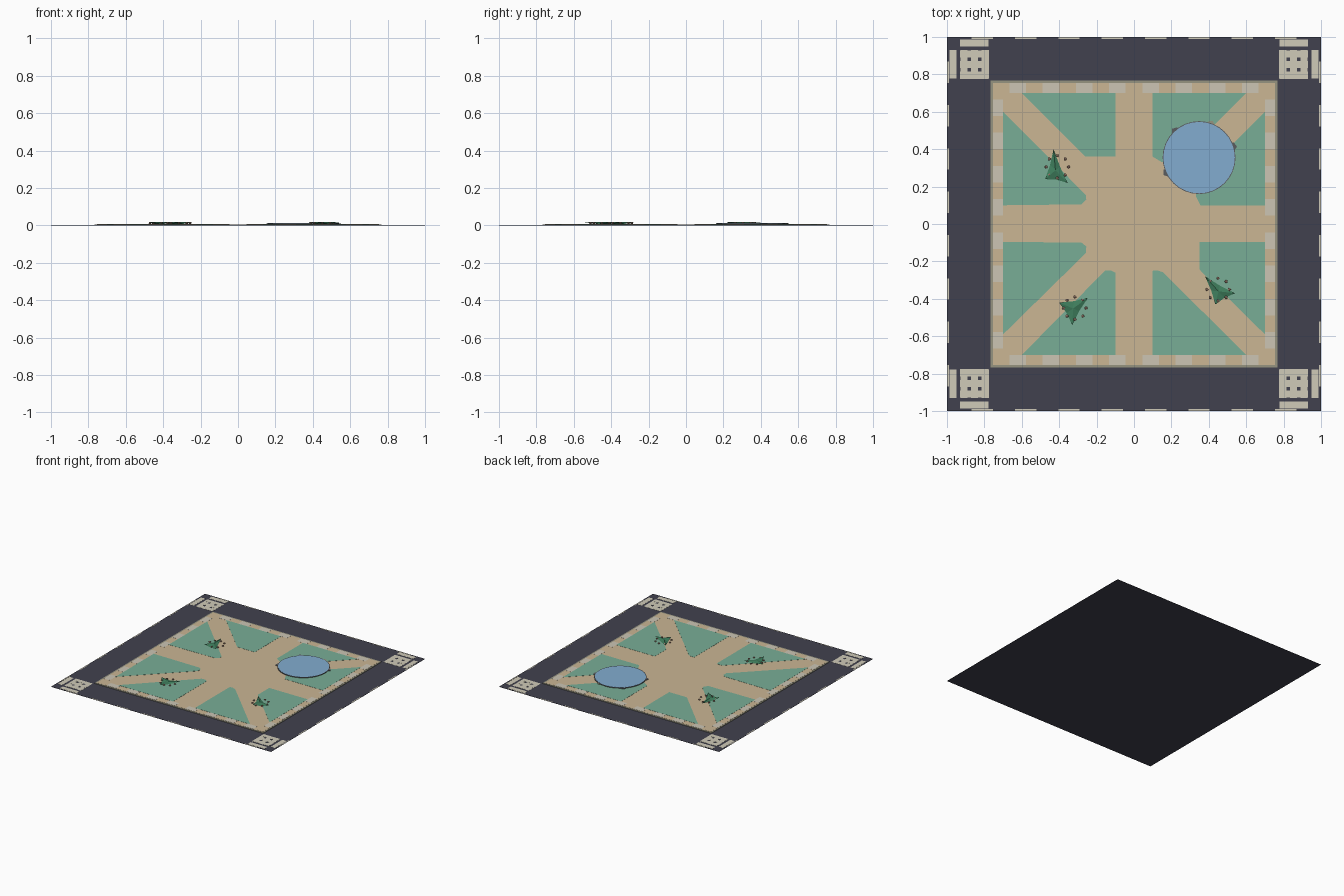
import bpy, bmesh, math
from mathutils import Vector

if "Cube" in bpy.data.objects:
    bpy.data.objects.remove(bpy.data.objects["Cube"])


def mat(name, r, g, b):
    m = bpy.data.materials.new(name)
    m.diffuse_color = [((c / 255 + 0.055) / 1.055) ** 2.4 for c in (r, g, b)] + [1]
    m.use_nodes = True
    m.node_tree.nodes["Principled BSDF"].inputs["Base Color"].default_value = m.diffuse_color
    return m


ASPHALT = mat("asphalt", 65, 65, 78)
PAINT = mat("road_paint", 208, 203, 184)
CURB = mat("curb", 150, 148, 128)
SAND = mat("sand_path", 203, 182, 148)
TILE = mat("pale_tile", 204, 197, 180)
GRASS = mat("grass", 121, 174, 150)
WATER = mat("water", 130, 172, 208)
STONE = mat("stone", 90, 92, 95)
LEAF = mat("leaf_green", 62, 125, 92)
BROWN = mat("brown_bead", 150, 120, 105)


def finish(bm, name, *mats):
    bmesh.ops.recalc_face_normals(bm, faces=bm.faces)
    me = bpy.data.meshes.new(name)
    bm.to_mesh(me)
    bm.free()
    ob = bpy.data.objects.new(name, me)
    bpy.context.collection.objects.link(ob)
    for m in mats:
        me.materials.append(m)
    return ob


def slab(bm, pts, z0, z1):
    """Extrude a flat outline from z0 up to z1."""
    f = bm.faces.new([bm.verts.new((x, y, z0)) for x, y in pts])
    up = bmesh.ops.extrude_face_region(bm, geom=[f])["geom"]
    for v in up:
        if isinstance(v, bmesh.types.BMVert):
            v.co.z = z1


def rect(bm, x0, x1, y0, y1, z0, z1):
    slab(bm, [(x0, y0), (x1, y0), (x1, y1), (x0, y1)], z0, z1)


# road and raised block
bm = bmesh.new()
rect(bm, -1, 1, -1, 1, 0, 0.001)
finish(bm, "road", ASPHALT)
bm = bmesh.new()
rect(bm, -0.767, 0.767, -0.767, 0.767, 0.001, 0.005)
finish(bm, "curb", CURB)
bm = bmesh.new()
rect(bm, -0.755, 0.755, -0.755, 0.755, 0.005, 0.0058)
finish(bm, "sand_plaza", SAND)

# crossing stripes at the corners, running both ways
bm = bmesh.new()
for sx in (-1, 1):
    for sy in (-1, 1):
        for i in range(4):
            c = 0.967 - i * 0.0572
            for cx, cy, hx, hy in ((c, 0.854, 0.019, 0.075), (0.854, c, 0.075, 0.019)):
                z = 0.0016 if hx < hy else 0.0019
                rect(bm, sx * cx - hx, sx * cx + hx, sy * cy - hy, sy * cy + hy, 0.001, z)
finish(bm, "crossing_stripes", PAINT)

# lane dashes along the outer edges
bm = bmesh.new()
for i in range(8):
    c = -0.811 + i * 0.2317
    for s in (-0.995, 0.995):
        rect(bm, c - 0.057, c + 0.057, s - 0.005, s + 0.005, 0.001, 0.0016)
        rect(bm, s - 0.005, s + 0.005, c - 0.057, c + 0.057, 0.001, 0.0016)
finish(bm, "lane_dashes", PAINT)

# pale tiles alternating round the plaza
bm = bmesh.new()
t = 1.51 / 17
for i in range(1, 17, 2):
    a = -0.755 + i * t
    for lo, hi in ((-0.755, -0.70), (0.70, 0.755)):
        rect(bm, a, a + t, lo, hi, 0.0055, 0.0063)
        rect(bm, lo, hi, a, a + t, 0.0055, 0.0063)
finish(bm, "border_tiles", TILE)

# lawns between the radiating paths
LAWNS = [
    [(-0.6, 0.7), (-0.26, 0.36), (-0.1, 0.36), (-0.1, 0.7)],
    [(-0.7, 0.6), (-0.7, 0.1), (-0.28, 0.105), (-0.255, 0.13), (-0.257, 0.155)],
    [(0.1, 0.7), (0.1, 0.36), (0.15, 0.33), (0.26, 0.36), (0.6, 0.7)],
    [(0.7, 0.6), (0.36, 0.26), (0.33, 0.15), (0.355, 0.1), (0.7, 0.1)],
    [(-0.6, -0.7), (-0.1, -0.7), (-0.1, -0.26), (-0.125, -0.248), (-0.155, -0.25)],
    [(-0.7, -0.59), (-0.257, -0.155), (-0.255, -0.12), (-0.28, -0.1), (-0.7, -0.095)],
    [(0.6, -0.7), (0.1, -0.7), (0.1, -0.25), (0.125, -0.248), (0.155, -0.258)],
    [(0.7, -0.59), (0.36, -0.255), (0.35, -0.24), (0.35, -0.095), (0.7, -0.095)],
]
bm = bmesh.new()
for pts in LAWNS:
    slab(bm, pts, 0.0055, 0.0068)
finish(bm, "lawns", GRASS)


def ring(n, r, x, y):
    return [(x + r * math.cos(2 * math.pi * k / n), y + r * math.sin(2 * math.pi * k / n)) for k in range(n)]


# pond with stone rim and rocks peeping out
PX, PY = 0.348, 0.355
bm = bmesh.new()
slab(bm, ring(32, 0.191, PX, PY), 0.0055, 0.012)
finish(bm, "pond_water", WATER)
bm = bmesh.new()
slab(bm, ring(32, 0.195, PX, PY), 0.0055, 0.0115)
for deg in (18, 132, 205):
    a = math.radians(deg)
    slab(bm, ring(5, 0.025, PX + 0.187 * math.cos(a), PY + 0.187 * math.sin(a)), 0.0055, 0.0105)
finish(bm, "pond_rim", STONE)
bm = bmesh.new()
slab(bm, ring(6, 0.022, 0.41, 0.531), 0.0055, 0.0105)
finish(bm, "pale_rock", CURB)

# folded leafy shrubs, each circled by beads
SHRUBS = [
    ((-0.41, 0.305), [(-0.43, 0.40), (-0.475, 0.24), (-0.355, 0.22)]),
    ((-0.316, -0.45), [(-0.40, -0.42), (-0.33, -0.54), (-0.247, -0.395)]),
    ((0.45, -0.35), [(0.38, -0.28), (0.435, -0.43), (0.54, -0.37)]),
]
for n, (c, tri) in enumerate(SHRUBS, 1):
    bm = bmesh.new()
    p = [Vector((x, y, 0.008)) for x, y in tri]
    mid = sum(p, Vector()) / 3
    rim = []
    for k in range(3):
        q = p[k].copy()
        q.z = 0.017
        e = (p[k] + p[(k + 1) % 3]) / 2
        e = e.lerp(mid, 0.12)
        rim += [bm.verts.new(q), bm.verts.new(e)]
    top = bm.verts.new((mid.x, mid.y, 0.017))
    base = bm.verts.new((mid.x, mid.y, 0.0068))
    for k in range(6):
        bm.faces.new((rim[k], rim[(k + 1) % 6], top))
        bm.faces.new((rim[(k + 1) % 6], rim[k], base))
    finish(bm, f"shrub_{n}", LEAF)
    bm = bmesh.new()
    for x, y in ring(8, 0.06, *c):
        b = bmesh.ops.create_icosphere(bm, subdivisions=1, radius=0.009)["verts"]
        bmesh.ops.scale(bm, vec=(1, 1, 0.7), verts=b)
        bmesh.ops.translate(bm, vec=(x, y, 0.0125), verts=b)
    finish(bm, f"beads_{n}", BROWN)
